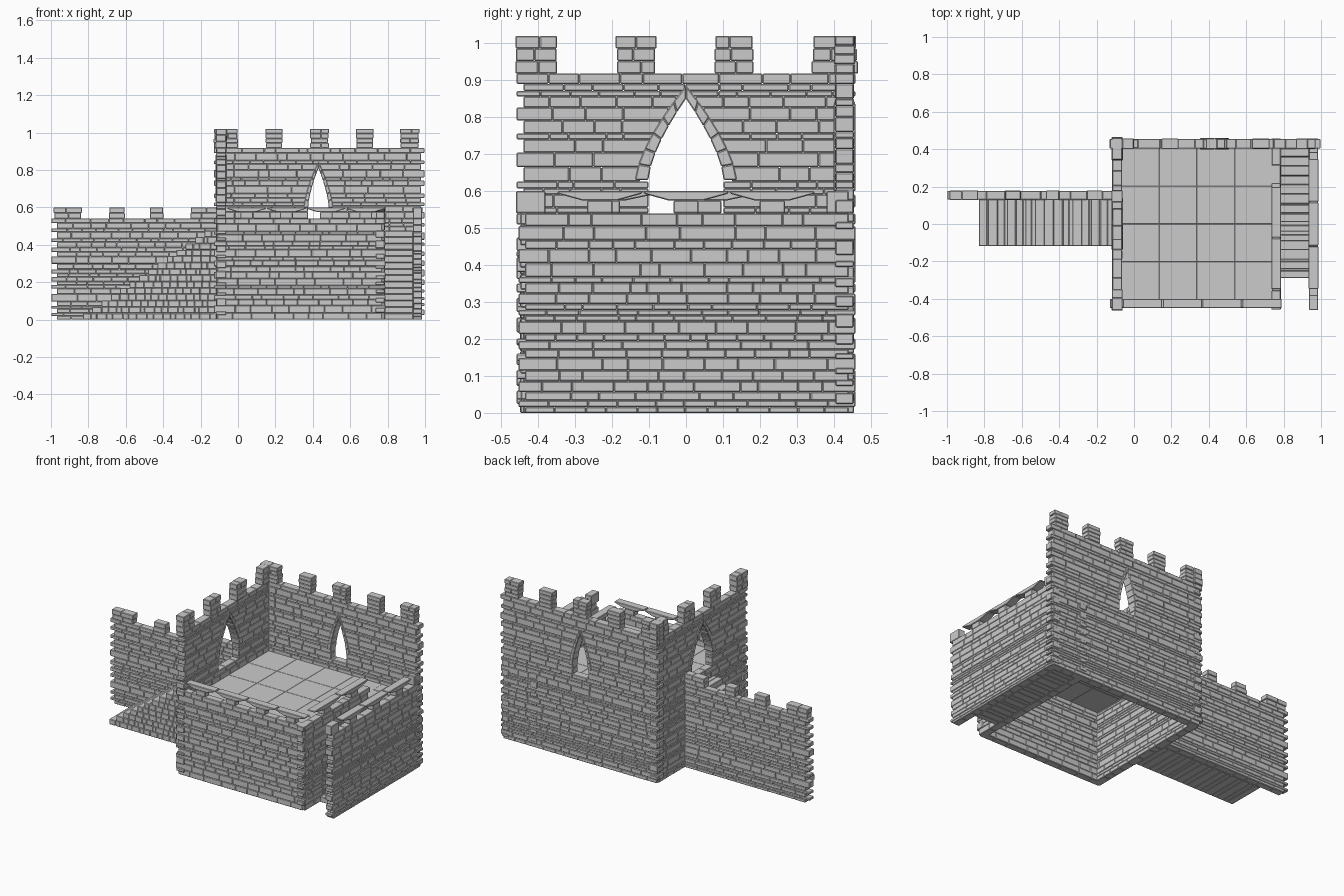
import bpy, bmesh, random

if "Cube" in bpy.data.objects:
    bpy.data.objects.remove(bpy.data.objects["Cube"])
random.seed(7)


def prism(bm, axis, pts, d0, d1):
    """Extrude a (u, z) outline through depth d0..d1; u runs along the given axis."""
    def ring(d):
        return [bm.verts.new((u, d, z) if axis == 'x' else (d, u, z)) for u, z in pts]
    a, b = ring(d0), ring(d1)
    n = len(pts)
    bm.faces.new(a)
    bm.faces.new(b[::-1])
    for i in range(n):
        bm.faces.new((a[i], b[i], b[(i + 1) % n], a[(i + 1) % n]))


def block(bm, axis, u0, u1, z0, z1, d0, d1):
    prism(bm, axis, [(u0, z0), (u1, z0), (u1, z1), (u0, z1)], d0, d1)


def finish(bm, name, bevel=0.0028):
    bmesh.ops.recalc_face_normals(bm, faces=bm.faces[:])
    bmesh.ops.bevel(bm, geom=bm.edges[:], offset=bevel, segments=1,
                    affect='EDGES', clamp_overlap=True)
    me = bpy.data.meshes.new(name)
    bm.to_mesh(me)
    bm.free()
    ob = bpy.data.objects.new(name, me)
    bpy.context.collection.objects.link(ob)


def course(bm, axis, u0, u1, z0, z1, d0, d1, width, jitter=0.002):
    """One row of bricks of irregular length."""
    if u1 - u0 < 0.012:
        return
    n = max(1, round((u1 - u0) / width))
    step = (u1 - u0) / n
    cuts = [u0] + [u0 + step * (i + random.uniform(-.28, .28)) for i in range(1, n)] + [u1]
    for a, b in zip(cuts, cuts[1:]):
        j = random.uniform(0, jitter)
        block(bm, axis, a, b, z0, z1, d0 - j, d1 + j)


def levels(z0, z1):
    """Irregular course heights filling z0..z1."""
    hs = []
    while sum(hs) < z1 - z0 - 0.01:
        hs.append(random.choice((.016, .019, .024, .03, .036, .04)))
    k = (z1 - z0) / sum(hs)
    zs = [z0]
    for h in hs:
        zs.append(zs[-1] + h * k)
    return zs


P = 1.5  # pointed arch curvature


def half_width(arch, z):
    """Half width of the hole left in the bricks at height z."""
    c, base, spring, wi, ti, wo, to = arch
    if z < base or z > to - .012:
        return 0
    if z < spring:
        return wi
    t = (z - spring) / (to - .01 - spring)
    return (wo - .012) * max(0, 1 - t ** P)


def fill(bm, axis, u0, u1, zs, d0, d1, arch=None, ragged=(.018, .018)):
    for i, (a, b) in enumerate(zip(zs, zs[1:])):
        s, e = u0 - ragged[0] * (i % 2), u1 + ragged[1] * (i % 2)
        width = random.uniform(.055, .075) + (b - a)
        w = half_width(arch, (a + b) / 2) if arch else 0
        if w > 0:
            course(bm, axis, s, arch[0] - w, a, b, d0, d1, width)
            course(bm, axis, arch[0] + w, e, a, b, d0, d1, width)
        else:
            course(bm, axis, s, e, a, b, d0, d1, width)


def arch_ring(bm, axis, arch, d0, d1, n=6):
    """Voussoirs on both sides of a pointed arch."""
    c, base, spring, wi, ti, wo, to = arch
    for s in (-1, 1):
        for k in range(n):
            ts = (k / n, (k + 1) / n)
            inner = [(c + s * wi * (1 - t ** P), spring + t * (ti - spring)) for t in ts]
            outer = [(c + s * wo * (1 - t ** P), spring + t * (to - spring)) for t in ts]
            pts = inner + outer[::-1]
            if k == n - 1:
                pts = [inner[0], inner[1], outer[1], outer[0]]
            prism(bm, axis, pts, d0 - .006, d1 + .006)


def merlons(bm, axis, spans, z0, z1, rows, d0, d1):
    h = (z1 - z0) / rows
    for a, b in spans:
        for r in range(rows):
            e = random.uniform(0, .006)
            course(bm, axis, a - e, b + e, z0 + r * h, z0 + (r + 1) * h, d0, d1, .065, .005)


def caps(bm, axis, u0, u1, n, d0, d1, z=.54):
    """Flared capstones on short stems, touching at thin tips."""
    step = (u1 - u0) / n
    for i in range(n):
        c, h = u0 + step * (i + .5), step / 2
        block(bm, axis, c - .034, c + .034, z, z + .034, d0, d1)
        prism(bm, axis, [(c - .045, z + .034), (c + .045, z + .034), (c + h * .98, z + .053),
                         (c + h * .98, z + .06), (c - h * .98, z + .06), (c - h * .98, z + .053)],
              d0 - .003, d1 + .003)


# tall side wall with the doorway
door = (0, .54, .63, .102, .85, .138, .885)
bm = bmesh.new()
d = (-.115, -.065)
fill(bm, 'y', -.44, .44, levels(0, .54) + levels(.54, .89)[1:] + [.918], *d, arch=door)
arch_ring(bm, 'y', door, *d)
merlons(bm, 'y', [(-.46, -.35), (-.185, -.085), (.08, .18), (.345, .46)], .918, 1.02, 3, *d)
finish(bm, "door_wall")

# tall back wall with the window
window = (.43, .54, .60, .055, .81, .078, .845)
bm = bmesh.new()
d = (.405, .453)
fill(bm, 'x', -.11, .978, levels(0, .54) + levels(.54, .89)[1:] + [.918], *d, arch=window)
arch_ring(bm, 'x', window, *d)
merlons(bm, 'x', [(-.125, -.005), (.15, .235), (.39, .48), (.635, .72), (.87, .965)],
        .918, 1.02, 4, *d)
finish(bm, "window_wall")

# low front wall
bm = bmesh.new()
d = (-.447, -.403)
fill(bm, 'x', -.11, .77, levels(0, .54), *d)
caps(bm, 'x', -.06, .79, 4, *d)
finish(bm, "front_wall")

# low inner wall beside the side stair, lowered at the top landing
bm = bmesh.new()
d = (.737, .783)
fill(bm, 'y', -.44, .44, levels(0, .475), *d)
fill(bm, 'y', -.44, .20, [.475, .51, .54], *d)
caps(bm, 'y', -.35, .20, 2, *d)
finish(bm, "inner_wall")

# low outer wall of the side stair
bm = bmesh.new()
d = (.937, .983)
fill(bm, 'y', -.435, .44, levels(0, .54), *d)
caps(bm, 'y', -.35, .35, 3, *d)
course(bm, 'y', -.46, -.38, .54, .60, *d, .1)
course(bm, 'y', .38, .44, .54, .60, *d, .1)
finish(bm, "outer_wall")

# curtain wall running off to the left
bm = bmesh.new()
d = (.132, .175)
fill(bm, 'x', -.968, -.115, levels(0, .54), *d, ragged=(.03, 0))
merlons(bm, 'x', [(-.98, -.84), (-.685, -.61), (-.47, -.40), (-.25, -.115)], .54, .60, 2, *d)
finish(bm, "curtain_wall")


# solid brick stairs up to the floor
def stairs(name, axis, u0, u1, d0, d1, n=14, run=.05, top=.475):
    bm = bmesh.new()
    h = top / n
    for i in range(n):
        course(bm, axis, u0 + i * run, u1, i * h, (i + 1) * h, d0, d1, .042, 0)
    finish(bm, name)


stairs("long_stair", 'x', -.83, -.115, -.118, .132)
stairs("side_stair", 'y', -.29, .405, .784, .937)

# floor of large square slabs
bm = bmesh.new()
for i in range(4):
    for j in range(4):
        x, y = -.068 + i * .202, -.405 + j * .2025
        block(bm, 'x', x, x + .202, .445, .475, y, y + .2025)
finish(bm, "floor_slabs", .0015)
